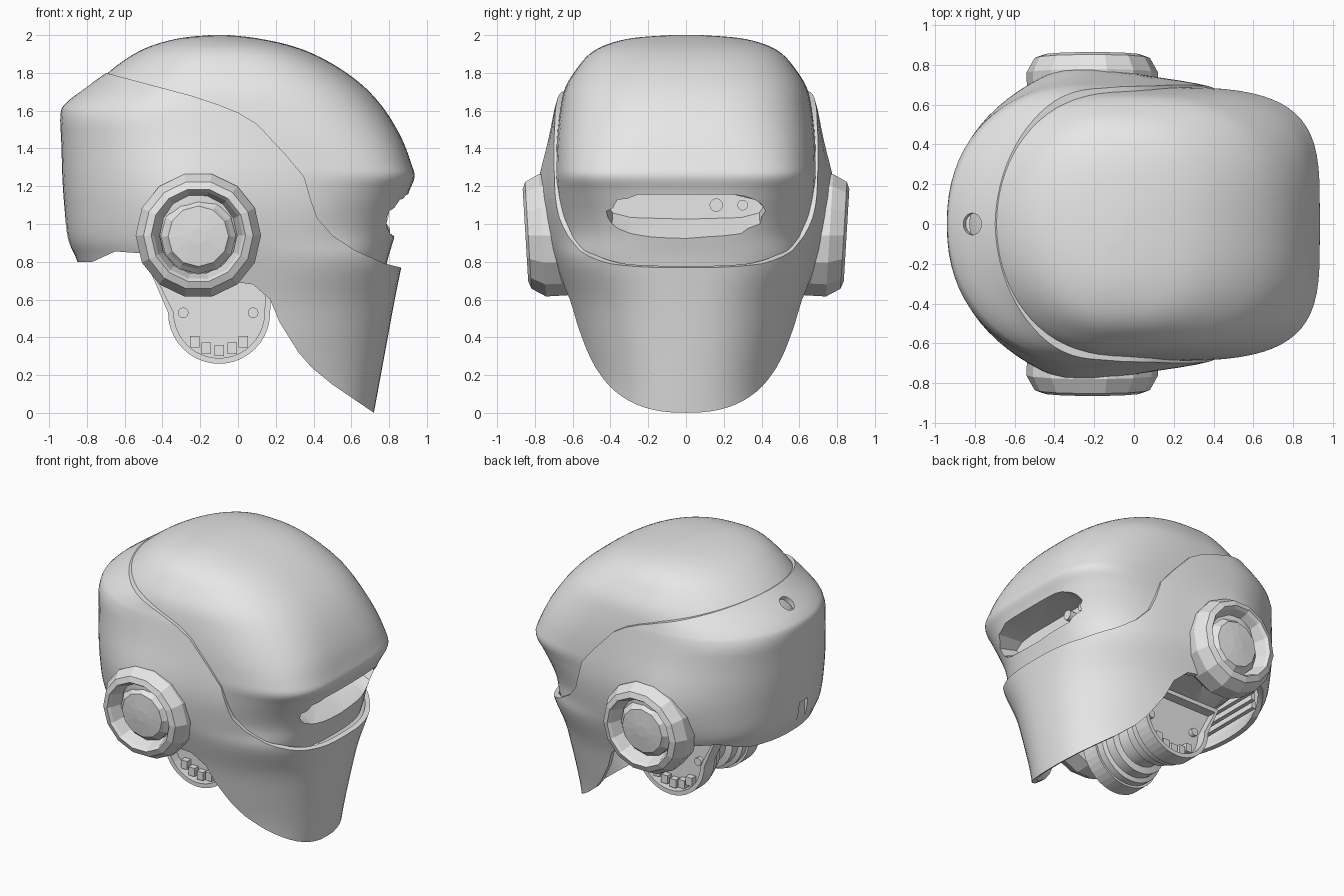
import bpy, bmesh, math
from mathutils import Matrix, Vector

if "Cube" in bpy.data.objects:
    bpy.data.objects.remove(bpy.data.objects["Cube"])

grey = bpy.data.materials.new("plain_grey")
grey.use_nodes = True
colour = (0.8, 0.8, 0.8, 1)
grey.diffuse_color = colour
grey.node_tree.nodes["Principled BSDF"].inputs["Base Color"].default_value = colour


def finish(name, bm, smooth=None):
    bmesh.ops.recalc_face_normals(bm, faces=bm.faces)
    mesh = bpy.data.meshes.new(name)
    bm.to_mesh(mesh)
    bm.free()
    mesh.materials.append(grey)
    obj = bpy.data.objects.new(name, mesh)
    bpy.context.collection.objects.link(obj)
    if smooth:
        soften(obj, smooth)
    return obj


def activate(obj):
    bpy.ops.object.select_all(action='DESELECT')
    obj.select_set(True)
    bpy.context.view_layer.objects.active = obj


def soften(obj, degrees):
    activate(obj)
    bpy.ops.object.shade_smooth_by_angle(angle=math.radians(degrees))


def cut(obj, cutter, operation='DIFFERENCE'):
    mod = obj.modifiers.new("cut", 'BOOLEAN')
    mod.operation, mod.object, mod.solver = operation, cutter, 'EXACT'
    activate(obj)
    bpy.ops.object.modifier_apply(modifier=mod.name)
    bpy.data.objects.remove(cutter)


def bridge(bm, rings):
    n = len(rings[0])
    for low, high in zip(rings, rings[1:]):
        for i in range(n):
            j = (i + 1) % n
            bm.faces.new((low[i], low[j], high[j], high[i]))


def catmull(rows, steps=4):
    """Smooth a table of section values."""
    out = []
    for i in range(len(rows) - 1):
        quad = [rows[max(i - 1, 0)], rows[i], rows[i + 1], rows[min(i + 2, len(rows) - 1)]]
        for k in range(steps):
            t = k / steps
            out.append([b + (c - a) * t / 2 + (2*a - 5*b + 4*c - d) * t*t / 2
                        + (3*b - a - 3*c + d) * t**3 / 2 for a, b, c, d in zip(*quad)])
    return out + [rows[-1]]


def loft(name, rows, middle, back_low, back_high, capped, bulge=0):
    """Stack rounded sections (z, back, front, half width, front squareness); bulge at the ears."""
    bm, rings, n = bmesh.new(), [], 72
    for z, back, front, width, square in catmull(rows):
        cx, ring = back + (front - back) * middle, []
        blend = min(1, max(0, (z - 1.55) / .2))
        back_square = back_low + (back_high - back_low) * blend
        for i in range(n):
            a = 2 * math.pi * i / n
            c, s = math.cos(a), math.sin(a)
            p = 2 / (square if c > 0 else back_square)
            reach = front - cx if c > 0 else cx - back
            x = cx + math.copysign(reach * abs(c) ** p, c)
            swell = bulge * math.exp(-((x + .29) / .3) ** 2 - ((z - 1.1) / .3) ** 2)
            ring.append(bm.verts.new((x, math.copysign(width * abs(s) ** p, s) + swell * s, z)))
        rings.append(ring)
    bridge(bm, rings)
    if capped:
        bm.faces.new(rings[0])
        bm.faces.new(rings[-1])
    return finish(name, bm)


def prism(name, points, start, end, axis='y', squeeze=((1, 1), (1, 1))):
    """Extrude an outline along y or x, optionally scaling each end from its top."""
    bm, rings = bmesh.new(), []
    mid = sum(u for u, v in points) / len(points)
    top = max(v for u, v in points)
    for depth, (su, sv) in zip((start, end), squeeze):
        ring = []
        for u, v in points:
            u, v = mid + (u - mid) * su, top + (v - top) * sv
            ring.append(bm.verts.new((u, depth, v) if axis == 'y' else (depth, u, v)))
        rings.append(ring)
        bm.faces.new(ring)
    bridge(bm, rings)
    return finish(name, bm)


def lathe(name, profile, x, z, sides, side=1, smooth=None, lean=0):
    """Turn a (radius, y) profile about a sideways axis, leaning its top outwards."""
    bm, rings = bmesh.new(), []
    for r, y in profile:
        ring = []
        for i in range(sides):
            a = 2 * math.pi * i / sides
            up = r * math.sin(a)
            ring.append(bm.verts.new((x + r * math.cos(a), (y + lean * up) * side, z + up)))
        rings.append(ring)
    bridge(bm, rings)
    bm.faces.new(rings[0])
    bm.faces.new(rings[-1])
    return finish(name, bm, smooth)


def box(name, centre, size):
    bm = bmesh.new()
    bmesh.ops.create_cube(bm, size=1, matrix=Matrix.Translation(centre) @ Matrix.Diagonal((*size, 1)))
    return finish(name, bm)


def drill(name, centre, direction, radius, depth):
    bm = bmesh.new()
    turn = Vector(direction).to_track_quat('Z', 'Y').to_matrix().to_4x4()
    bmesh.ops.create_cone(bm, cap_ends=True, segments=20, radius1=radius, radius2=radius,
                          depth=depth, matrix=Matrix.Translation(centre) @ turn)
    return finish(name, bm)


# Inner dome with the face panel
dome = loft("dome", [
    (.76, -.35, .78, .62, 2.8), (.84, -.5, .8, .655, 2.85), (.95, -.72, .835, .663, 2.9),
    (1.06, -.8, .87, .678, 3.1), (1.17, -.83, .905, .685, 3.6), (1.25, -.84, .935, .69, 4),
    (1.32, -.84, .917, .69, 3.9), (1.45, -.85, .868, .685, 3.5), (1.6, -.83, .78, .668, 3.1),
    (1.72, -.765, .675, .64, 2.9), (1.82, -.665, .545, .58, 2.8), (1.9, -.55, .4, .51, 2.7),
    (1.95, -.44, .26, .42, 2.6), (1.985, -.3, .09, .28, 2.4), (2, -.15, -.05, .08, 2.2)],
    .45, 2.1, 2, True)

# Eye slot with a sloping floor and two sensors
slot = [(.43, 1.06), (.37, 1.13), (.26, 1.155), (-.26, 1.155), (-.37, 1.13), (-.43, 1.06),
        (-.4, .98), (-.3, .935), (0, .92), (.3, .935), (.4, .98)]
cut(dome, prism("slot_cutter", slot, .66, 1.1, 'x', ((.97, .55), (1, 1.7))))
soften(dome, 32)
for label, y, r in (("large", .16, .035), ("small", .3, .028)):
    drill(label + "_sensor", (.67, y, 1.1), (1, 0, 0), r, .08)

# Outer shell: hollow loft trimmed by its side outline
shell = loft("outer_shell", [
    (-.06, -.8, .708, .54, 2.4), (.15, -.8, .747, .54, 2.4), (.4, -.8, .793, .59, 2.4),
    (.6, -.8, .83, .63, 2.5), (.8, -.85, .87, .685, 2.85), (.92, -.9, .89, .715, 2.65),
    (1.1, -.92, .9, .735, 2.8), (1.25, -.93, .9, .735, 2.8), (1.42, -.935, .88, .718, 2.7),
    (1.58, -.94, .84, .698, 2.6), (1.64, -.91, .8, .685, 2.5), (1.72, -.81, .72, .66, 2.4),
    (1.84, -.64, .58, .6, 2.4)], .4, 2.22, 1.85, False, .058)
wall = shell.modifiers.new("wall", 'SOLIDIFY')
wall.thickness, wall.offset = .035, -1
activate(shell)
bpy.ops.object.modifier_apply(modifier=wall.name)
outline = [
    (-1.1, .8), (-.77, .8), (-.65, .855), (-.45, .84), (-.2, .72), (.08, .68), (.17, .6),
    (.22, .48), (.32, .32), (.39, .24), (.5, .15), (.72, 0), (1, -.03), (1, .77), (.86, .77),
    (.78, .79), (.62, .86), (.5, .94), (.42, 1.03), (.385, 1.13), (.35, 1.25), (.25, 1.37),
    (.1, 1.53), (0, 1.59), (-.1, 1.63), (-.25, 1.68), (-.4, 1.72), (-.7, 1.8), (-1.1, 1.9)]
cut(shell, prism("outline_cutter", outline, -1, 1), 'INTERSECT')
cut(shell, drill("hole_cutter", (-.81, 0, 1.71), (-.4, 0, .9), .055, .07))
cut(shell, box("notch_cutter", (-.915, -.05, .94), (.06, .1, .16)))
soften(shell, 32)

# Mounting plate outline: rounded bottom, flaring to the top
NX, NZ = -.1, .53


def plate_outline(inset):
    r = .27 - inset
    arc = [(NX + r * math.cos(a), NZ + r * math.sin(a))
           for a in (math.pi + math.pi * i / 20 for i in range(21))]
    return [(-.46 + inset, .74 - inset), *arc, (.18 - inset, .74 - inset)]


for label, side in (("near", -1), ("far", 1)):
    # Ear ring and its hub
    lathe(label + "_ear_ring", [(.27, .58), (.325, .64), (.332, .76), (.29, .835), (.25, .85),
                                (.235, .83), (.205, .745), (.2, .6)], -.21, .94, 14, side, lean=.06)
    lathe(label + "_ear_hub", [(.2, .6), (.2, .76), (.175, .785), (.16, .805), (.04, .815)],
          -.21, .935, 12, side, lean=.06)
    # Neck mounting plate with recess, bolts and teeth
    plate = prism(label + "_neck_plate", plate_outline(0), .2 * side, .32 * side)
    cut(plate, prism("recess_cutter", plate_outline(.03), .25 * side, .4 * side))
    for x in (-.29, .08):
        lathe(label + "_neck_bolt", [(.028, .24), (.028, .28)], x, NZ, 14, side)
    for k in range(5):
        a = math.radians(230 + 20 * k)
        box(label + "_neck_tooth", (NX + .2 * math.cos(a), .27 * side, NZ + .2 * math.sin(a)),
            (.05, .05, .06))
    # Stepped neck barrel, narrowing towards the middle
    lathe(label + "_neck_barrel", [(.255, .22), (.255, .15), (.225, .14), (.225, .07), (.18, .06),
                                   (.18, 0)], NX, NZ, 32, side, 30)
box("neck_post", (-.12, 0, .7), (.36, .4, .2))

# Grille under the back of the shell
for k in range(4):
    box("rear_grille_slat", (-.56 - .07 * k, 0, .9), (.03, 1.1 - .16 * k, .05))
